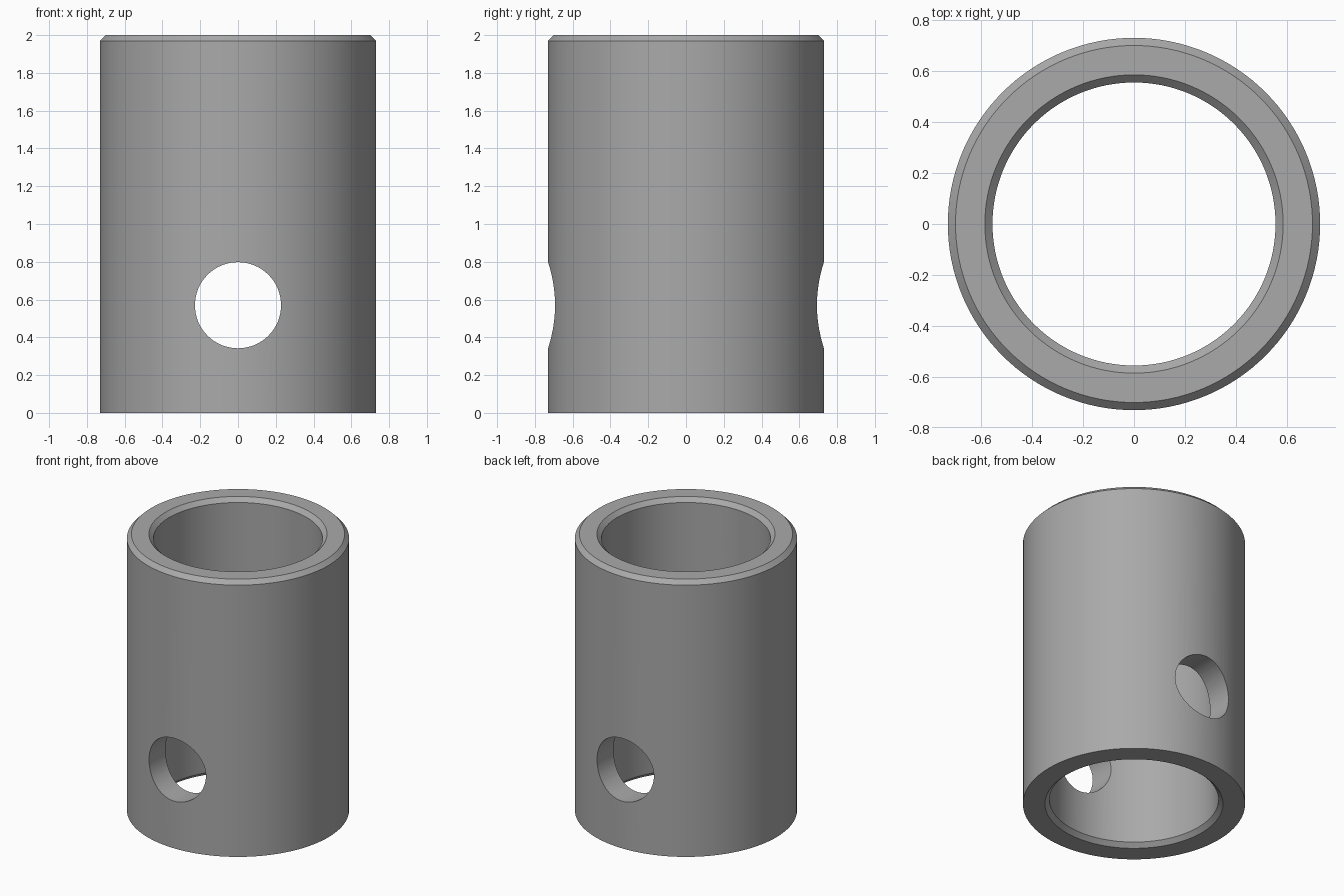
import bpy
import bmesh
import math
from mathutils import Matrix

OUTER, INNER, HEIGHT, CHAMFER = 0.73, 0.555, 2.0, 0.03
HOLE_RADIUS, HOLE_Z = 0.228, 0.57
SEGMENTS = 128

cube = bpy.data.objects.get("Cube")
if cube:
    bpy.data.objects.remove(cube, do_unlink=True)


def make_material(name, colour):
    mat = bpy.data.materials.new(name)
    mat.use_nodes = True
    mat.diffuse_color = colour
    mat.node_tree.nodes["Principled BSDF"].inputs["Base Color"].default_value = colour
    return mat


def add_object(name, bm, mat):
    bmesh.ops.recalc_face_normals(bm, faces=bm.faces)
    mesh = bpy.data.meshes.new(name)
    bm.to_mesh(mesh)
    bm.free()
    mesh.materials.append(mat)
    obj = bpy.data.objects.new(name, mesh)
    bpy.context.collection.objects.link(obj)
    return obj


grey = make_material("steel grey", (0.4, 0.4, 0.4, 1))

# Sleeve: closed wall profile revolved around z
profile = [
    (OUTER, 0),
    (OUTER, HEIGHT - CHAMFER),
    (OUTER - CHAMFER, HEIGHT),
    (INNER + CHAMFER, HEIGHT),
    (INNER, HEIGHT - CHAMFER),
    (INNER, CHAMFER),
    (INNER + CHAMFER, 0),
]
bm = bmesh.new()
rings = []
for i in range(SEGMENTS):
    a = math.tau * i / SEGMENTS
    rings.append([bm.verts.new((r * math.cos(a), r * math.sin(a), z)) for r, z in profile])
for i, ring in enumerate(rings):
    after = rings[(i + 1) % SEGMENTS]
    for j in range(len(profile)):
        k = (j + 1) % len(profile)
        bm.faces.new((ring[j], after[j], after[k], ring[k]))
sleeve = add_object("sleeve", bm, grey)

# Cross hole drilled front to back
bm = bmesh.new()
bmesh.ops.create_cone(
    bm, cap_ends=True, segments=64, radius1=HOLE_RADIUS, radius2=HOLE_RADIUS, depth=2,
    matrix=Matrix.Translation((0, 0, HOLE_Z)) @ Matrix.Rotation(math.pi / 2, 4, "X"))
cutter = add_object("hole_cutter", bm, grey)
cutter.hide_render = True

drill = sleeve.modifiers.new("cross_hole", "BOOLEAN")
drill.operation = "DIFFERENCE"
drill.solver = "EXACT"
drill.object = cutter

bpy.ops.object.select_all(action="DESELECT")
sleeve.select_set(True)
bpy.context.view_layer.objects.active = sleeve
bpy.ops.object.modifier_apply(modifier=drill.name)
bpy.data.objects.remove(cutter, do_unlink=True)

# Smooth walls with crisp chamfers and hole rims
bpy.ops.object.shade_smooth_by_angle(angle=math.radians(30))
